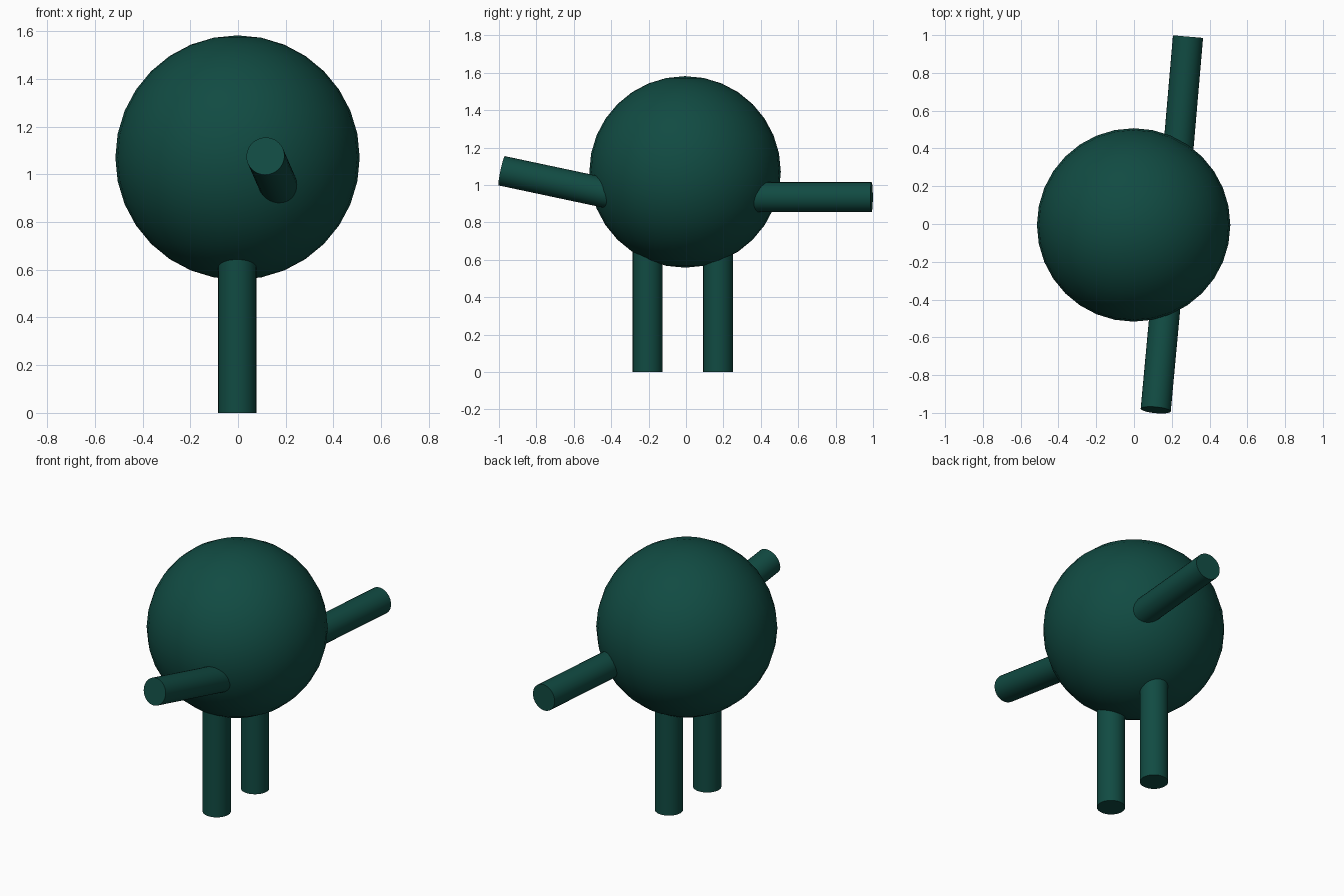
import bpy, math
from mathutils import Vector

if "Cube" in bpy.data.objects:
    bpy.data.objects.remove(bpy.data.objects["Cube"])

teal = bpy.data.materials.new("dark_teal")
teal.diffuse_color = (0.0055, 0.070, 0.055, 1)
teal.use_nodes = True
teal.node_tree.nodes["Principled BSDF"].inputs["Base Color"].default_value = teal.diffuse_color


def finish(name):
    ob = bpy.context.object
    ob.name = name
    ob.data.materials.append(teal)
    bpy.ops.object.shade_smooth_by_angle(angle=math.radians(35))


def limb(name, root, tip, radius=0.08):
    root, tip = Vector(root), Vector(tip)
    axis = tip - root
    bpy.ops.mesh.primitive_cylinder_add(
        vertices=32, radius=radius, depth=axis.length,
        location=(root + tip) / 2,
        rotation=axis.to_track_quat('Z', 'Y').to_euler())
    finish(name)


# round body
bpy.ops.mesh.primitive_uv_sphere_add(segments=32, ring_count=16, radius=0.512,
                                     location=(-0.002, -0.005, 1.07))
finish("body")

# straight legs, sunk into the body
limb("left_leg", (-0.003, -0.205, 0.85), (-0.003, -0.205, 0))
limb("right_leg", (-0.003, 0.172, 0.85), (-0.003, 0.172, 0))

# arms: the front one raised, the back one level
limb("front_arm", (0.183, -0.25, 0.92), (0.115, -0.985, 1.076))
limb("back_arm", (0.222, 0.25, 0.935), (0.286, 0.992, 0.935))
